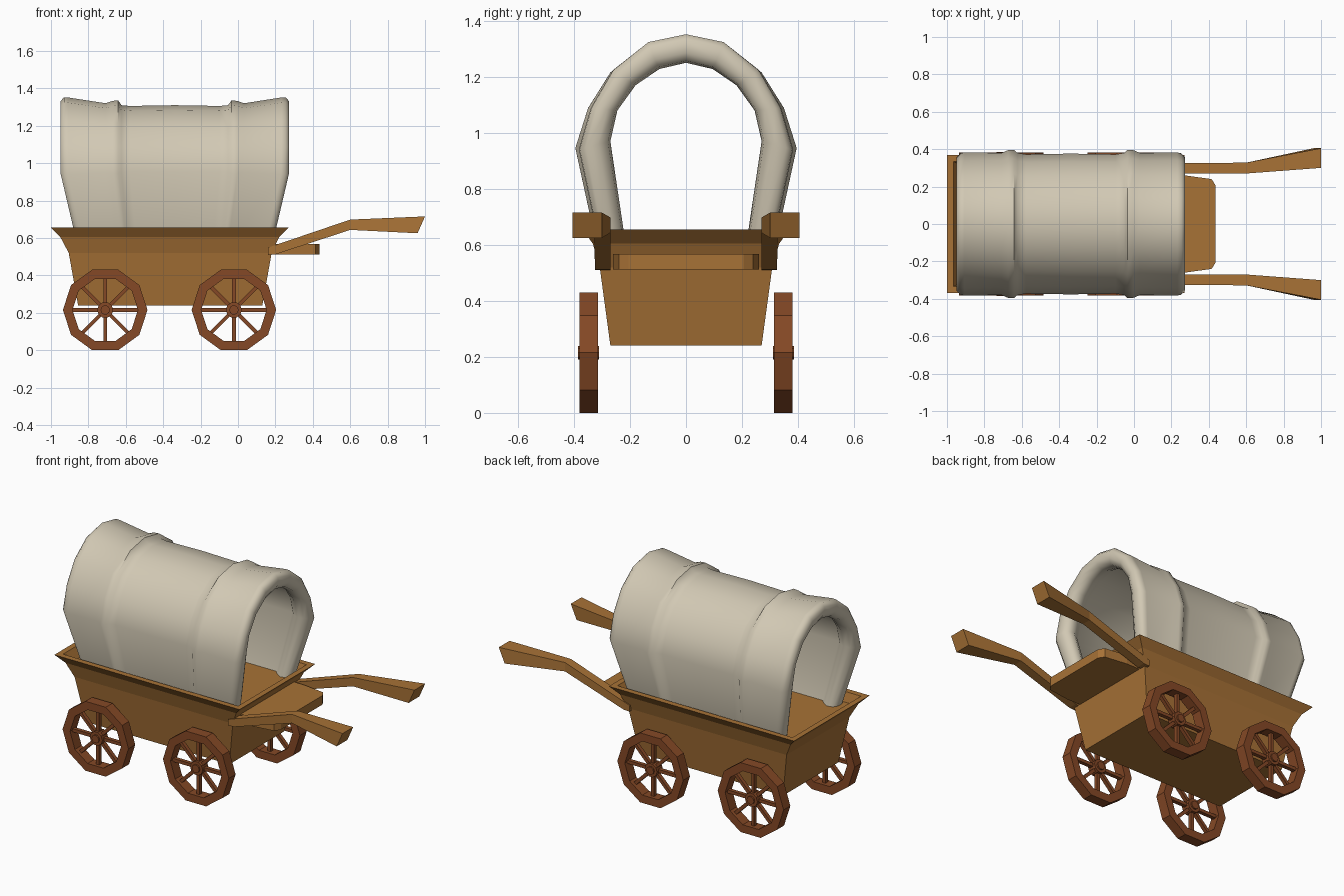
import bpy, bmesh, math
from mathutils import Vector, Matrix

if "Cube" in bpy.data.objects:
    bpy.data.objects.remove(bpy.data.objects["Cube"])


def material(name, rgb):
    m = bpy.data.materials.new(name)
    m.diffuse_color = (*rgb, 1)
    m.use_nodes = True
    m.node_tree.nodes["Principled BSDF"].inputs["Base Color"].default_value = m.diffuse_color
    return m


WOOD = material("oak wood", (0.39, 0.168, 0.037))
WHEEL = material("red brown wood", (0.235, 0.066, 0.019))
CLOTH = material("canvas", (0.64, 0.58, 0.455))


def finish(bm, name, mat):
    bmesh.ops.recalc_face_normals(bm, faces=bm.faces)
    me = bpy.data.meshes.new(name)
    bm.to_mesh(me)
    bm.free()
    me.materials.append(mat)
    ob = bpy.data.objects.new(name, me)
    bpy.context.collection.objects.link(ob)
    return ob


def loft(bm, rings, closed_rings=True, cyclic=False):
    """Skin a list of equal-length point rings; cap the ends or join them."""
    rows = [[bm.verts.new(p) for p in r] for r in rings]
    n = len(rows[0])
    pairs = list(zip(rows, rows[1:] + rows[:1])) if cyclic else list(zip(rows, rows[1:]))
    for a, b in pairs:
        for i in range(n if closed_rings else n - 1):
            j = (i + 1) % n
            bm.faces.new((a[i], a[j], b[j], b[i]))
    if not cyclic:
        bm.faces.new(rows[0])
        bm.faces.new(rows[-1])


# Wagon body: tapered box with flared rim and a shallow inner floor
bm = bmesh.new()
levels = [(0.24, -0.855, 0.13, 0.27), (0.52, -0.905, 0.18, 0.308),
          (0.605, -0.95, 0.22, 0.333), (0.655, -1.0, 0.27, 0.37),
          (0.655, -0.965, 0.235, 0.335), (0.60, -0.93, 0.20, 0.315)]
loft(bm, [[(a, -y, z), (b, -y, z), (b, y, z), (a, y, z)] for z, a, b, y in levels])
finish(bm, "wagon_body", WOOD)

# Driver seat: board with clipped front corners
bm = bmesh.new()
outline = [(0.15, -0.26), (0.27, -0.26), (0.415, -0.24), (0.437, -0.205),
           (0.437, 0.205), (0.415, 0.24), (0.27, 0.26), (0.15, 0.26)]
loft(bm, [[(x, y, z) for x, y in outline] for z in (0.512, 0.568)])
finish(bm, "driver_seat", WOOD)

# Pulling shafts: bent bars, widening outwards, one per side
# (x bottom, x top, y inner, y outer, z bottom, z top)
sections = [(0.16, 0.16, 0.27, 0.325, 0.51, 0.548), (0.20, 0.20, 0.27, 0.325, 0.512, 0.562),
            (0.60, 0.60, 0.27, 0.328, 0.643, 0.698), (0.96, 1.0, 0.30, 0.405, 0.625, 0.715)]
for side, label in ((-1, "front"), (1, "back")):
    bm = bmesh.new()
    loft(bm, [[(xb, side * yi, zb), (xb, side * yo, zb), (xt, side * yo, zt), (xt, side * yi, zt)]
              for xb, xt, yi, yo, zb, zt in sections])
    finish(bm, "shaft_" + label, WOOD)

# Canvas cover: arch profiles blended from outer to inner along a closed path
outer = [(0.32, 0.60), (0.395, 0.94), (0.35, 1.09), (0.27, 1.225), (0.14, 1.325), (0, 1.353)]
inner = [(0.215, 0.60), (0.27, 0.97), (0.245, 1.08), (0.18, 1.17), (0.095, 1.228), (0, 1.25)]
# (distance from cover middle, inward blend in y, inward blend in z)
half_out = [(0.24, .18, .46), (0.285, .12, .42), (0.303, 0, .17), (0.335, 0, .2),
            (0.37, .12, .32), (0.57, .1, .02), (0.592, .13, .01)]
half_in = [(0.612, .3, .22), (0.612, .65, .65), (0.592, .93, .93), (0.55, 1, 1),
           (0.51, .8, .85), (0.48, .55, .65)]
edge = [(0, .15, .42)] + half_out + half_in
path = [(-u, a, b) for u, a, b in reversed(edge[1:])] + edge
CX = -0.338


def arch(u, ky, kz):
    pts = []
    for (yo, zo), (yi, zi) in zip(outer, inner):
        y, z = yo + (yi - yo) * ky, zo + (zi - zo) * kz
        pinch = 1 - 0.115 * max(0, (0.95 - z) / 0.3)
        pts.append((CX + u * pinch, y, z))
    return [(x, -y, z) for x, y, z in pts] + [(x, y, z) for x, y, z in reversed(pts[:-1])]


bm = bmesh.new()
loft(bm, [arch(*p) for p in path], closed_rings=False, cyclic=True)
cover = finish(bm, "canvas_cover", CLOTH)
bpy.context.view_layer.objects.active = cover
cover.select_set(True)
bpy.ops.object.shade_smooth_by_angle(angle=math.radians(50))


# Wheels: ten-sided rim, eight spokes and a stepped hub, axis along y
def ngon(r, y, n=10):
    return [(r * math.cos(2 * math.pi * i / n), y, r * math.sin(2 * math.pi * i / n))
            for i in range(n)]


def wheel(name, x, side):
    bm = bmesh.new()
    loft(bm, [ngon(0.226, -0.033), ngon(0.226, 0.033), ngon(0.175, 0.033), ngon(0.175, -0.033)],
         cyclic=True)
    for k in range(8):
        rot = Matrix.Rotation(k * math.pi / 4, 4, 'Y')
        place = rot @ Matrix.Translation((0.105, 0, 0)) @ Matrix.Diagonal((0.16, 0.024, 0.02, 1))
        bmesh.ops.create_cube(bm, size=1, matrix=place)
    loft(bm, [ngon(0.025, -0.037), ngon(0.025, -0.028), ngon(0.043, -0.028),
              ngon(0.043, 0.028), ngon(0.025, 0.028), ngon(0.025, 0.037)])
    ob = finish(bm, name, WHEEL)
    ob.location = Vector((x, side * 0.348, 0.215))


for x, end in ((-0.71, "rear"), (-0.022, "fore")):
    for side, label in ((-1, "front"), (1, "back")):
        wheel(f"wheel_{end}_{label}", x, side)
